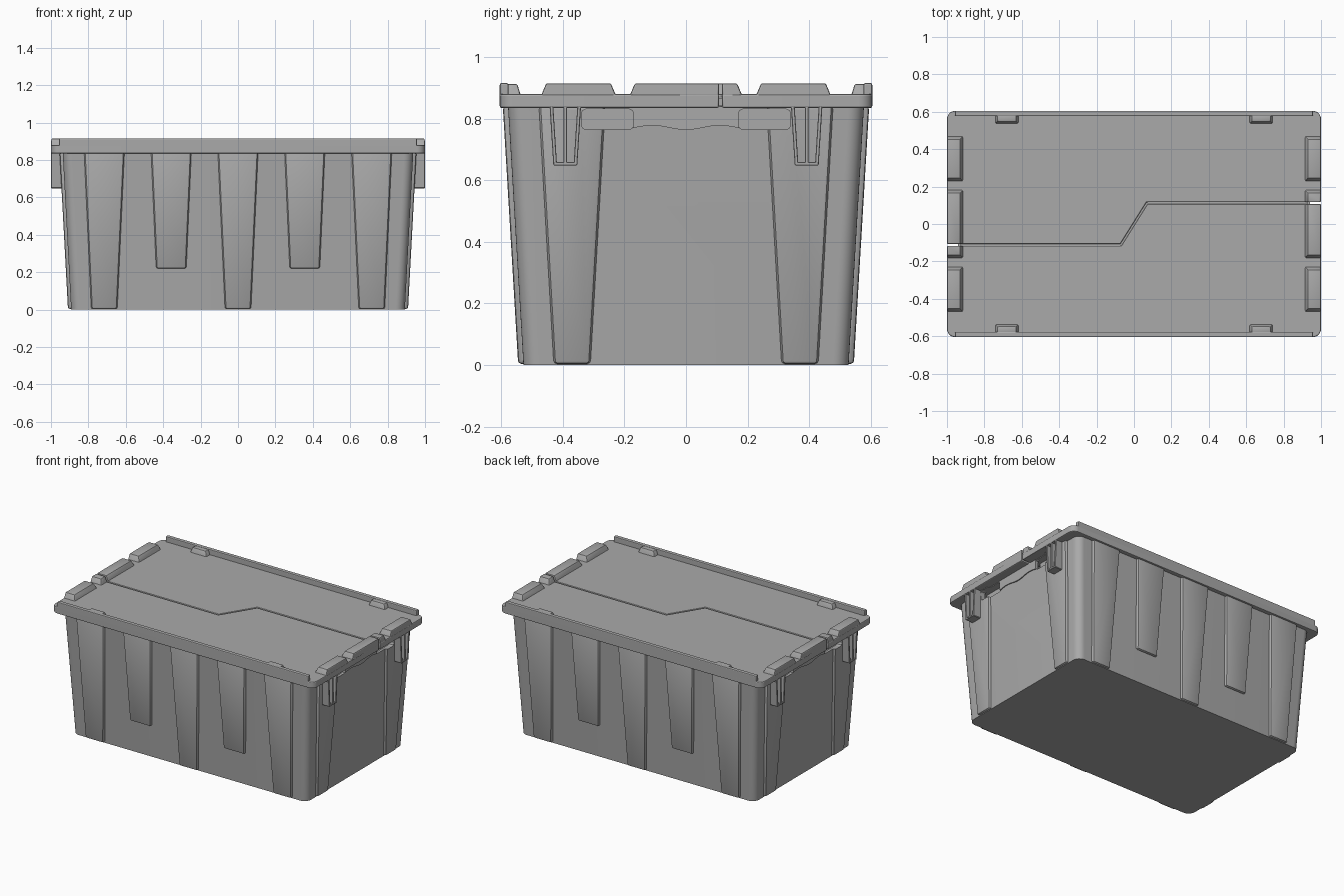
import bpy, bmesh, math
from mathutils import Matrix, Vector

if "Cube" in bpy.data.objects:
    bpy.data.objects.remove(bpy.data.objects["Cube"])

H = 0.84  # top of body walls, tucked into the lid
grey = bpy.data.materials.new("dark_grey_plastic")
grey.diffuse_color = (0.4, 0.4, 0.4, 1)
grey.use_nodes = True
grey.node_tree.nodes["Principled BSDF"].inputs["Base Color"].default_value = grey.diffuse_color


def hull(bm, pts, mat=Matrix()):
    vs = [bm.verts.new(mat @ Vector(p)) for p in pts]
    bmesh.ops.convex_hull(bm, input=vs)


def box(bm, x0, x1, y0, y1, z0, z1):
    hull(bm, [(x, y, z) for x in (x0, x1) for y in (y0, y1) for z in (z0, z1)])


def prism(bm, pts, vec):
    f = bm.faces.new([bm.verts.new(p) for p in pts])
    r = bmesh.ops.extrude_face_region(bm, geom=[f], use_keep_orig=True)
    bmesh.ops.translate(bm, vec=vec, verts=[e for e in r['geom'] if isinstance(e, bmesh.types.BMVert)])


def finish(bm, name, bevel=0.0, segs=2, cutters=None, mirror=False):
    bmesh.ops.dissolve_limit(bm, angle_limit=0.01, verts=bm.verts, edges=bm.edges)
    bmesh.ops.recalc_face_normals(bm, faces=bm.faces)
    me = bpy.data.meshes.new(name)
    bm.to_mesh(me)
    bm.free()
    me.materials.append(grey)
    ob = bpy.data.objects.new(name, me)
    bpy.context.collection.objects.link(ob)
    bpy.ops.object.select_all(action='DESELECT')
    ob.select_set(True)
    bpy.context.view_layer.objects.active = ob
    if bevel:
        m = ob.modifiers.new("bevel", 'BEVEL')
        m.width, m.segments, m.limit_method = bevel, segs, 'ANGLE'
        m.angle_limit = math.radians(35)
    if cutters:
        m = ob.modifiers.new("holes", 'BOOLEAN')
        m.operation, m.object, m.solver = 'DIFFERENCE', cutters, 'EXACT'
    if mirror:
        ob.modifiers.new("mirror", 'MIRROR')
    for m in list(ob.modifiers):
        bpy.ops.object.modifier_apply(modifier=m.name)
    bpy.ops.object.shade_smooth_by_angle(angle=math.radians(20))
    return ob


def corner(cx, cy, r, a0, n=8):
    return [(cx + r * math.cos(a0 + i * math.pi / 2 / n),
             cy + r * math.sin(a0 + i * math.pi / 2 / n)) for i in range(n + 1)]


def wall_x(z):
    return 0.892 + 0.045 * z / H


def wall_y(z):
    return 0.528 + 0.05 * z / H


# hand hole cutters
bm = bmesh.new()
for sx in (-1, 1):
    for sy in (-1, 1):
        box(bm, *sorted((sx * 0.86, sx * 1.05)), *sorted((sy * 0.17, sy * 0.34)), 0.765, 0.831)
cut = finish(bm, "hand_hole_cutter", 0.015)
cut.hide_render = True

# hollow tapered body
bm = bmesh.new()


def ring(z, inset):
    hx, hy, r = wall_x(z) - inset, wall_y(z) - inset, 0.05 - inset
    pts = []
    for k, (sx, sy) in enumerate(((1, 1), (-1, 1), (-1, -1), (1, -1))):
        pts += corner(sx * (hx - r), sy * (hy - r), r, k * math.pi / 2)
    return [bm.verts.new((x, y, z)) for x, y in pts]


loops = [ring(0, 0), ring(H, 0), ring(H, 0.018), ring(0.02, 0.018)]
for a, b in zip(loops, loops[1:]):
    for i in range(len(a)):
        j = (i + 1) % len(a)
        bm.faces.new((a[i], a[j], b[j], b[i]))
bm.faces.new(loops[0])
bm.faces.new(loops[-1])
finish(bm, "body", cutters=cut)


# tapered ribs on the four walls
def rib(bm, c, z0, hw0, wall, ang):
    pts = []
    for z, h in ((z0, hw0), (H, 0.11)):
        for s in (-1, 1):
            pts.append((c + s * h, -wall(z) + 0.01, z))
            pts.append((c + s * (h - 0.006), -wall(z) - 0.017, z))
    hull(bm, pts, Matrix.Rotation(ang, 4, 'Z'))


bm = bmesh.new()
for ang in (0, math.pi):
    for c in (-0.715, 0, 0.715):
        rib(bm, c, 0.004, 0.072, wall_y, ang)
    for c in (-0.357, 0.357):
        rib(bm, c, 0.22, 0.083, wall_y, ang)
finish(bm, "long_side_ribs", 0.01)

bm = bmesh.new()
for ang in (math.pi / 2, -math.pi / 2):
    for c in (-0.37, 0.37):
        rib(bm, c, 0.004, 0.062, wall_x, ang)
finish(bm, "end_ribs", 0.01, cutters=cut)
bpy.data.objects.remove(cut)

# closed backs of the hand holes
bm = bmesh.new()
for s in (-1, 1):
    box(bm, 0.87, 0.885, *sorted((s * 0.15, s * 0.36)), 0.745, H)
finish(bm, "hand_hole_backs", mirror=True)

# finned brackets at both ends
bm = bmesh.new()
for s in (-1, 1):
    c = 0.392 * s
    for t, b in ((-0.045, -0.033), (0, 0), (0.045, 0.033)):
        hull(bm, [(x, c + y + d, z) for x in (0.92, 0.999) for d in (-0.006, 0.006)
                  for y, z in ((t, H), (b, 0.65))])
    box(bm, 0.92, 0.999, c - 0.038, c + 0.038, 0.648, 0.66)
finish(bm, "brackets", 0.002, 1, mirror=True)

# shallow grip panel with a wavy lower edge
bm = bmesh.new()
wave = [(0.92, -0.172 + 0.344 * i / 28,
         0.771 - 0.007 * math.cos(math.pi * (-0.172 + 0.344 * i / 28) / 0.11)) for i in range(29)]
prism(bm, wave + [(0.92, 0.172, H), (0.92, -0.172, H)], (0.02, 0, 0))
finish(bm, "grip_panels", mirror=True)

# lid half: plate, end bumps, edge rail and hinge pads
bm = bmesh.new()
g = 0.005
outline = (corner(-0.955, -0.56, 0.045, math.pi) + corner(0.955, -0.56, 0.045, 1.5 * math.pi)
           + [(1, 0.112 - g), (0.07 + g / 2, 0.112 - g), (-0.07 + g / 2, -0.112 - g), (-1, -0.112 - g)])
prism(bm, [(x, y, 0.835) for x, y in outline], (0, 0, 0.045))


def bump(sx, y0, y1, in1=0.018):
    hull(bm, [(sx * x, y, 0.872) for x in (0.912, 1) for y in (y0, y1)]
         + [(sx * x, y, 0.915) for x in (0.928, 0.998) for y in (y0 + 0.018, y1 - in1)])


for sx in (-1, 1):
    bump(sx, -0.472, -0.226)
    bump(sx, -0.184, sx * 0.112 - g, 0.0)
    hull(bm, [(sx * x, y, 0.87) for x in (0.615, 0.745) for y in (-0.585, -0.535)]
         + [(sx * x, y, 0.913) for x in (0.63, 0.73) for y in (-0.585, -0.548)])
box(bm, -0.957, 0.957, -0.605, -0.577, 0.836, 0.916)
front_lid = finish(bm, "front_lid_half", 0.006)
back_lid = front_lid.copy()
back_lid.name = "back_lid_half"
back_lid.rotation_euler.z = math.pi
bpy.context.collection.objects.link(back_lid)

# overlap strip closing the seam between the lid halves
bm = bmesh.new()
box(bm, -0.93, 0.93, -0.2, 0.2, 0.842, 0.868)
finish(bm, "lid_seam_strip")
